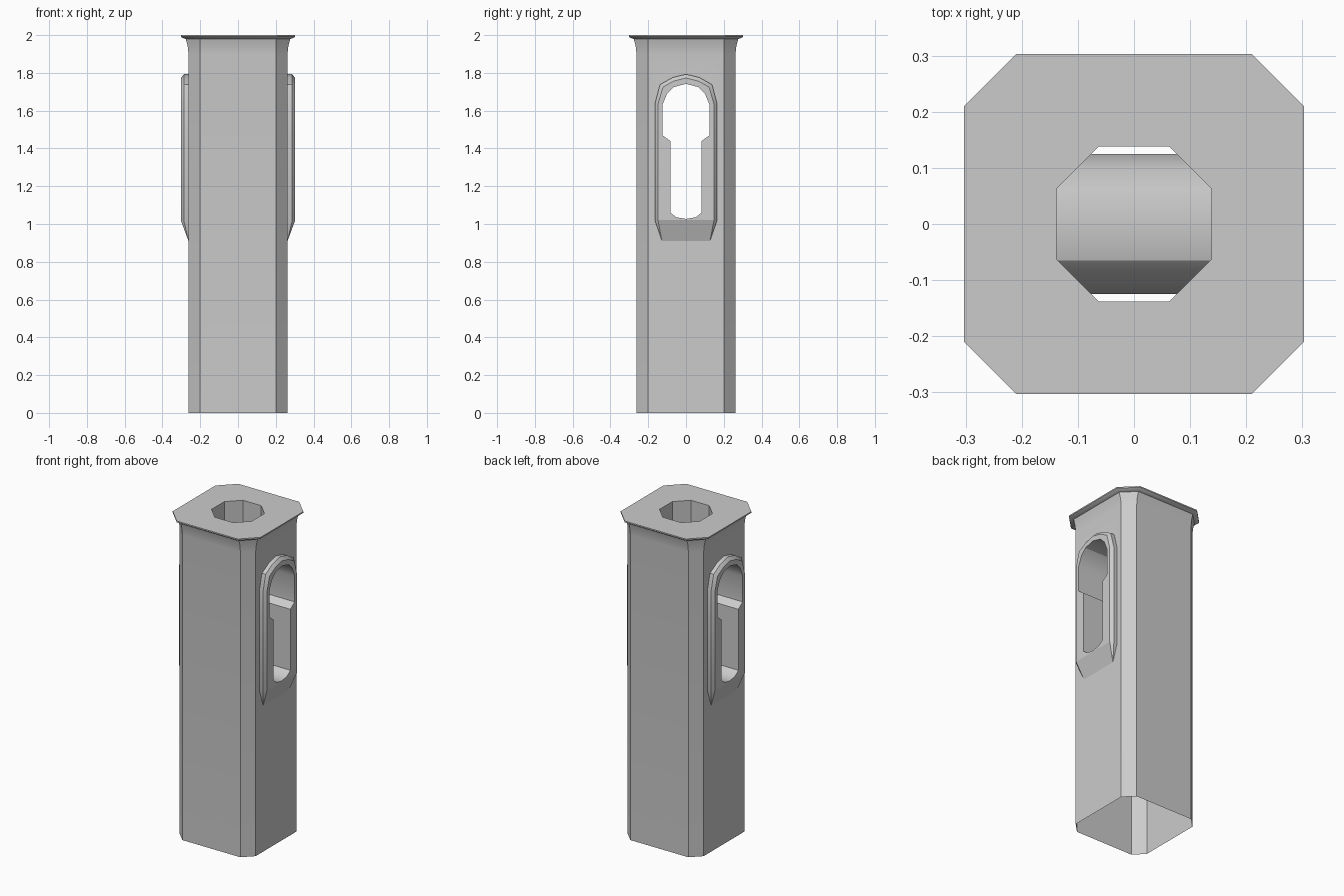
import bpy, bmesh, math

if "Cube" in bpy.data.objects:
    bpy.data.objects.remove(bpy.data.objects["Cube"])


def finish(bm, name, flip=False):
    bmesh.ops.remove_doubles(bm, verts=bm.verts, dist=0.0005)
    bmesh.ops.recalc_face_normals(bm, faces=bm.faces)
    if flip:
        bmesh.ops.reverse_faces(bm, faces=bm.faces)
    me = bpy.data.meshes.new(name)
    bm.to_mesh(me)
    bm.free()
    me.shade_smooth()
    me.set_sharp_from_angle(angle=math.radians(30))
    ob = bpy.data.objects.new(name, me)
    bpy.context.collection.objects.link(ob)
    return ob


def octagon(bm, z, h, c):
    pts = [(h, -c), (h, c), (c, h), (-c, h), (-h, c), (-h, -c), (-c, -h), (c, -h)]
    return [bm.verts.new((x, y, z)) for x, y in pts]


def loft(bm, a, b, skip=()):
    n = len(a)
    for i in range(n):
        if i not in skip:
            j = (i + 1) % n
            bm.faces.new((a[i], a[j], b[j], b[i]))


def closed(half):
    """Mirror a half outline (top centre to bottom centre) into a loop."""
    return half + [(-y, z) for y, z in reversed(half[1:-1])]


def ring(bm, outline, x):
    return [bm.verts.new((x, y, z)) for y, z in outline]


W = 0.262       # half width of the post
FACE = 0.303    # front plane of the slot surround
STEP = 0.287

# Slot outline and the two surround outlines, with matching point counts
slot = closed([(0, 1.742), (.065, 1.725), (.1, 1.69), (.125, 1.63), (.125, 1.47),
               (.083, 1.44), (.083, 1.06), (.05, 1.035), (0, 1.027)])
inner = closed([(0, 1.773), (.065, 1.757), (.122, 1.725), (.148, 1.635), (.148, 1.47),
                (.148, 1.44), (.148, 1.02), (.05, 1.02), (0, 1.02)])
outer_half = [(0, 1.793), (.07, 1.776), (.138, 1.738), (.165, 1.635), (.165, 1.47),
              (.165, 1.44), (.165, 1.02)]
outer = outer_half[::-1] + [(-y, z) for y, z in outer_half[1:]]
foot = (.127, .91)

# Hollow post: chamfered square walls, flared cap, central shaft
bm = bmesh.new()
levels = [(0, W, .2), (1.9, W, .2), (1.945, .267, .2), (1.98, .277, .2), (1.984, .292, .206),
          (1.992, FACE, .21), (2, FACE, .21), (2, .138, .063), (1.75, .138, .063)]
rings = [octagon(bm, *lv) for lv in levels]
for k in range(len(rings) - 1):
    loft(bm, rings[k], rings[k + 1], skip=(0, 4) if k == 0 else ())
# Side walls with an opening behind each slot surround
for x, i in ((W, 0), (-W, 4)):
    a, b = rings[0], rings[1]
    hole = ring(bm, outer + [(-foot[0], foot[1]), foot], x)
    edges = []
    for loop in ([a[i], a[i + 1], b[i + 1], b[i]], hole):
        for p, q in zip(loop, loop[1:] + loop[:1]):
            edges.append(bm.edges.get((p, q)) or bm.edges.new((p, q)))
    bmesh.ops.triangle_fill(bm, use_beauty=True, use_dissolve=False, edges=edges,
                            normal=(1 if x > 0 else -1, 0, 0))
finish(bm, "hollow_post")

# Raised slot surrounds with a bevelled rim and sloping apron
for side, name in ((1, "right_slot_surround"), (-1, "left_slot_surround")):
    bm = bmesh.new()
    loft(bm, ring(bm, slot, FACE * side), ring(bm, inner, FACE * side))
    arch = [p for p in inner if p[0] >= .148 or p[0] <= -.148 or p[1] > 1.1]
    right = [p for p in inner[:7]]
    arch = right[::-1] + [(-y, z) for y, z in right[1:]]
    strips = [ring(bm, arch, FACE * side), ring(bm, outer, STEP * side),
              ring(bm, outer, W * side)]
    n = len(arch)
    for a, b in zip(strips, strips[1:]):
        loft(bm, a, b, skip=(n - 1,))
    feet = ring(bm, [foot, (-foot[0], foot[1])], W * side)
    for end, f in ((0, feet[0]), (n - 1, feet[1])):
        for a, b in zip(strips, strips[1:]):
            bm.faces.new((a[end], b[end], f))
    bm.faces.new((strips[0][0], strips[0][-1], feet[1], feet[0]))
    finish(bm, name)

# Tunnel joining the two slots
bm = bmesh.new()
loft(bm, ring(bm, slot, -FACE), ring(bm, slot, FACE))
finish(bm, "slot_tunnel", flip=True)
